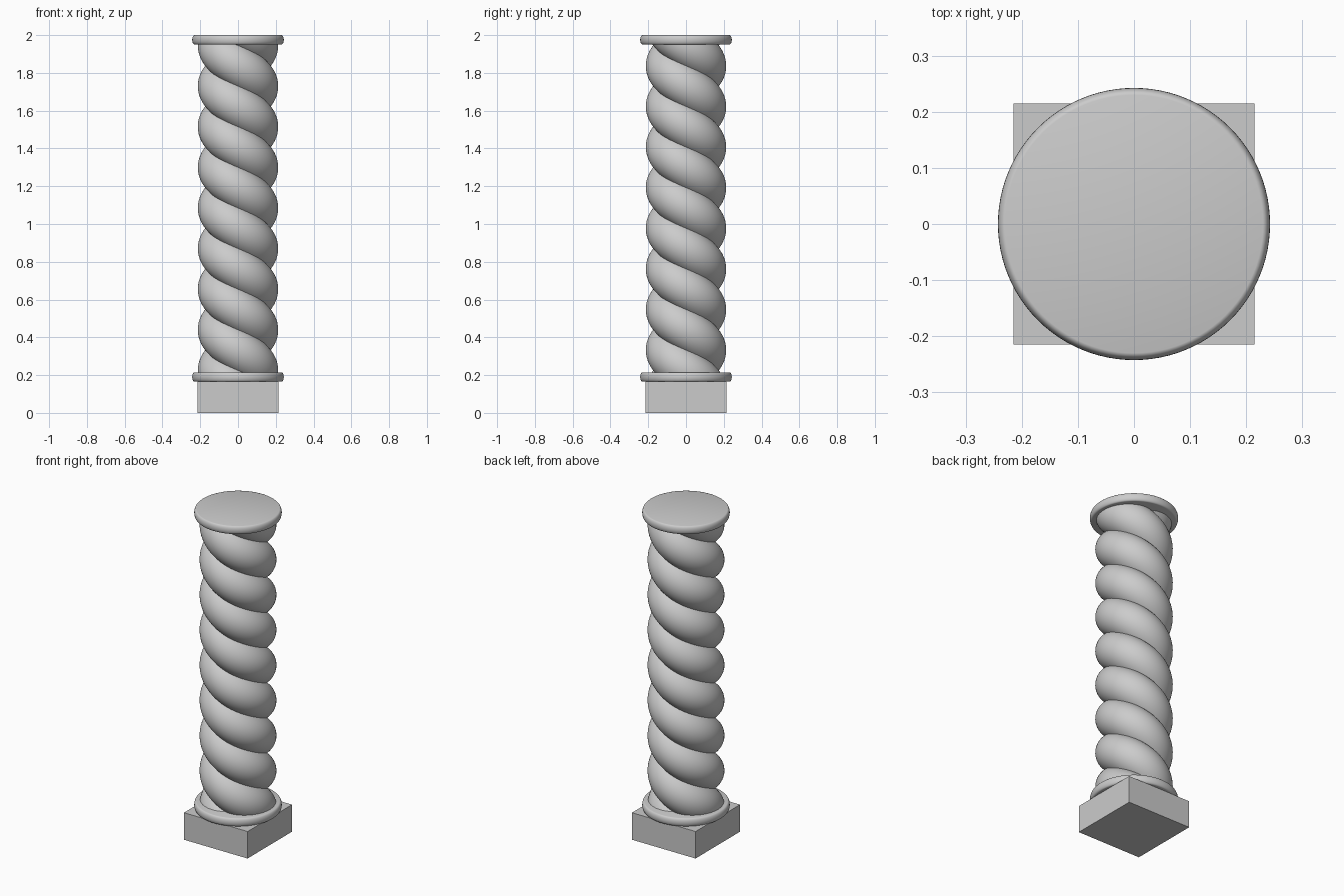
import bpy, bmesh
from math import pi, sin, cos, tau
from mathutils import Vector

cube = bpy.data.objects.get("Cube")
if cube:
    bpy.data.objects.remove(cube, do_unlink=True)

stone = bpy.data.materials.new("grey_stone")
stone.use_nodes = True
stone.diffuse_color = (0.6, 0.6, 0.6, 1)
stone.node_tree.nodes["Principled BSDF"].inputs["Base Color"].default_value = (0.6, 0.6, 0.6, 1)


def finish(name, bm, smooth=True):
    bmesh.ops.recalc_face_normals(bm, faces=bm.faces[:])
    mesh = bpy.data.meshes.new(name)
    bm.to_mesh(mesh)
    bm.free()
    mesh.materials.append(stone)
    obj = bpy.data.objects.new(name, mesh)
    bpy.context.collection.objects.link(obj)
    if smooth:
        bpy.ops.object.select_all(action="DESELECT")
        obj.select_set(True)
        bpy.context.view_layer.objects.active = obj
        bpy.ops.object.shade_smooth_by_angle(angle=pi / 6)
    return obj


# Square plinth
PLINTH_H, HALF = 0.165, 0.215
bm = bmesh.new()
bmesh.ops.create_cube(bm, size=1)
bmesh.ops.scale(bm, verts=bm.verts, vec=(2 * HALF, 2 * HALF, PLINTH_H))
bmesh.ops.translate(bm, verts=bm.verts, vec=(0, 0, PLINTH_H / 2))
finish("plinth", bm, smooth=False)


# Round collars with a bulging rim
def collar(name, z, flat=0.23, bulge=0.0125, half=0.025, sides=96, steps=10):
    bm = bmesh.new()
    rings = []
    for i in range(steps + 1):
        a = -pi / 2 + pi * i / steps
        r, h = flat + bulge * cos(a), z + half * sin(a)
        rings.append([bm.verts.new((r * cos(tau * k / sides), r * sin(tau * k / sides), h))
                      for k in range(sides)])
    for low, high in zip(rings, rings[1:]):
        for k in range(sides):
            n = (k + 1) % sides
            bm.faces.new((low[k], low[n], high[n], high[k]))
    bm.faces.new(rings[0])
    bm.faces.new(rings[-1])
    finish(name, bm)


collar("base_collar", 0.19)
collar("top_collar", 1.975)


# Twisted strand: a round section swept down a helix, trimmed inside the collars
def strand(name, phase, pitch=0.43, r=0.1, tube=0.113, z_ref=1.73, steps=320, sides=40):
    bm = bmesh.new()
    drop = pitch / tau
    start, end = (z_ref - 2.15) / drop, z_ref / drop
    rings = []
    for i in range(steps + 1):
        t = start + (end - start) * i / steps
        out = Vector((cos(t + phase), sin(t + phase), 0))
        along = Vector((-r * out.y, r * out.x, -drop)).normalized()
        side = along.cross(out)
        centre = out * r + Vector((0, 0, z_ref - drop * t))
        rings.append([bm.verts.new(centre + tube * (out * cos(tau * k / sides) + side * sin(tau * k / sides)))
                      for k in range(sides)])
    for a, b in zip(rings, rings[1:]):
        for k in range(sides):
            n = (k + 1) % sides
            bm.faces.new((a[k], a[n], b[n], b[k]))
    for z, up in ((1.975, 1), (0.19, -1)):
        bmesh.ops.bisect_plane(bm, geom=bm.verts[:] + bm.edges[:] + bm.faces[:],
                               plane_co=(0, 0, z), plane_no=(0, 0, up), clear_outer=True)
    finish(name, bm)


strand("shaft_strand_a", 0)
strand("shaft_strand_b", pi)
